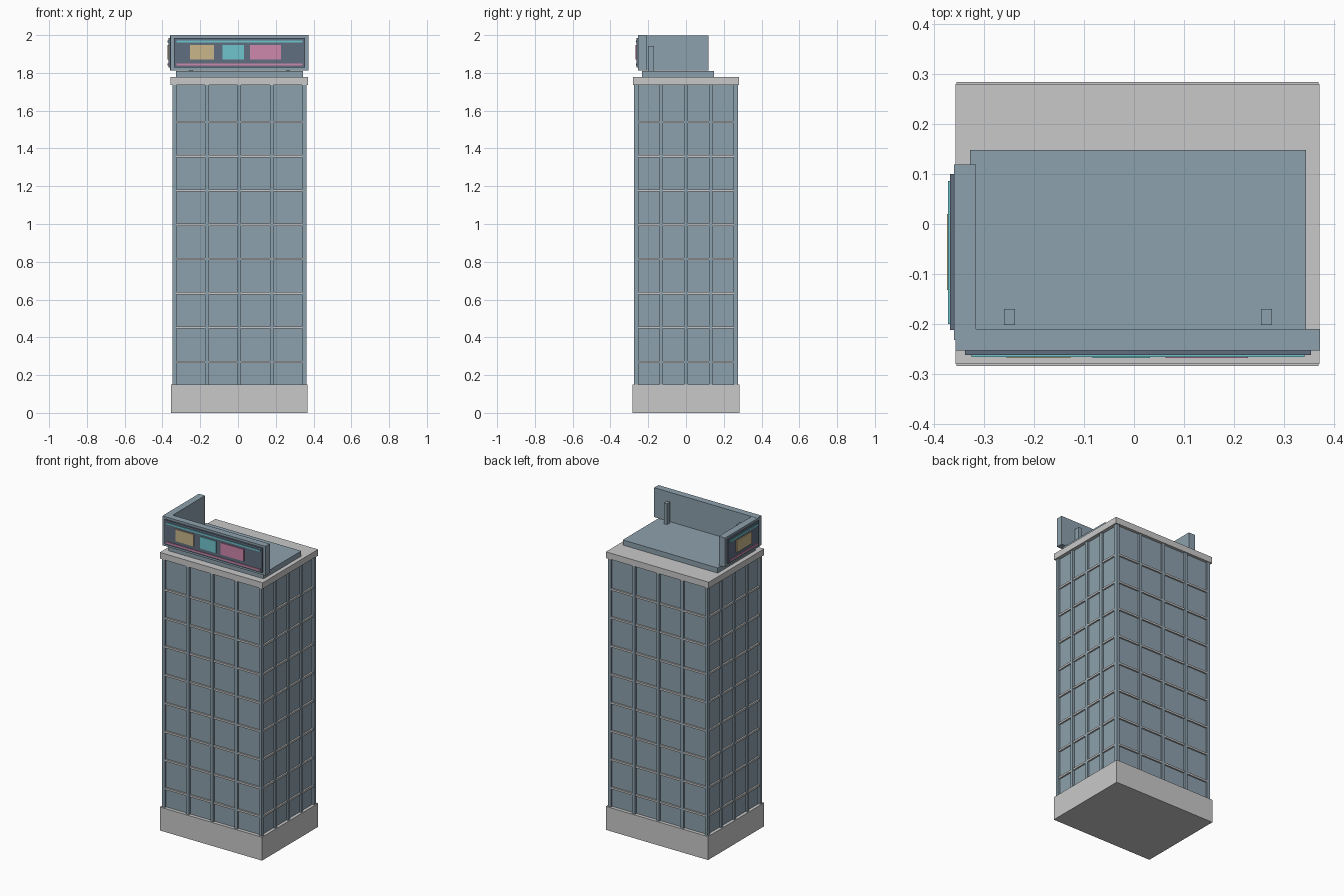
import bpy, bmesh
from mathutils import Matrix, Vector

if "Cube" in bpy.data.objects:
    bpy.data.objects.remove(bpy.data.objects["Cube"])


def lin(c):
    c /= 255
    return c / 12.92 if c <= 0.04045 else ((c + 0.055) / 1.055) ** 2.4


def material(name, r, g, b):
    m = bpy.data.materials.new(name)
    m.diffuse_color = (lin(r), lin(g), lin(b), 1)
    m.use_nodes = True
    m.node_tree.nodes["Principled BSDF"].inputs["Base Color"].default_value = m.diffuse_color
    return m


BLUE = material("blue grey", 141, 161, 173)
STONE = material("pale concrete", 200, 201, 200)
DARK = material("dark slate", 96, 110, 128)
CYAN = material("cyan", 112, 197, 206)
PINK = material("pink", 206, 136, 172)
TAN = material("sand", 202, 183, 138)


def boxes(name, mat, bounds):
    """One object made of boxes given as (x0, x1, y0, y1, z0, z1)."""
    bm = bmesh.new()
    for x0, x1, y0, y1, z0, z1 in bounds:
        centre = Vector((x0 + x1, y0 + y1, z0 + z1)) / 2
        size = Matrix.Diagonal((x1 - x0, y1 - y0, z1 - z0, 1))
        bmesh.ops.create_cube(bm, size=1, matrix=Matrix.Translation(centre) @ size)
    me = bpy.data.meshes.new(name)
    bm.to_mesh(me)
    bm.free()
    me.materials.append(mat)
    ob = bpy.data.objects.new(name, me)
    bpy.context.collection.objects.link(ob)
    return ob


CX = 0.007            # tower axis
HX, HY = 0.342, 0.262  # half size of the glass core
Z0, Z1 = 0.15, 1.737


def centred(hx, hy, z0, z1):
    return (CX - hx, CX + hx, -hy, hy, z0, z1)


# Main masses
boxes("plinth", STONE, [centred(0.362, 0.284, 0, Z0)])
boxes("tower_core", BLUE, [centred(HX, HY, Z0, Z1)])
boxes("roof_cap", STONE, [centred(0.364, 0.28, Z1, 1.777)])
boxes("roof_deck", BLUE, [(-0.328, 0.344, -0.232, 0.148, 1.777, 1.81)])

# Vertical fins on all four faces, standing proud of the floor bands
W, D = 0.01, 0.013
fins = []
for i in range(5):
    x = CX + (i - 2) * 0.1715
    y = (i - 2) * 0.1315
    for s in (-1, 1):
        a, b = sorted((s * (HY - 0.01), s * (HY + D)))
        fins.append((x - W, x + W, a, b, Z0, Z1))
        a, b = sorted((s * (HX - 0.01), s * (HX + D)))
        fins.append((CX + a, CX + b, y - W, y + W, Z0, Z1))
boxes("vertical_fins", BLUE, fins)

# Floor bands, set between the corner fins
bands = []
for k in range(8):
    z = 0.27 + k * 0.1815
    bands.append(centred(HX - 0.01, HY + 0.01, z - 0.006, z + 0.006))
    bands.append(centred(HX + 0.01, HY - 0.01, z - 0.006, z + 0.006))
boxes("floor_bands", STONE, bands)

# Front billboard
boxes("front_sign_wall", BLUE, [(-0.357, 0.372, -0.253, -0.21, 1.812, 2.0)])
boxes("front_sign_panel", DARK, [(-0.338, 0.354, -0.262, -0.252, 1.828, 1.986)])
boxes("front_cyan_stripe", CYAN, [(-0.325, 0.341, -0.266, -0.261, 1.961, 1.972)])
boxes("front_pink_stripe", PINK, [(-0.325, 0.341, -0.266, -0.261, 1.838, 1.849)])
for name, mat, x0, x1 in (("sand", TAN, -0.255, -0.127),
                          ("cyan", CYAN, -0.083, 0.032),
                          ("pink", PINK, 0.063, 0.228)):
    boxes("front_" + name + "_block", mat, [(x0, x1, -0.268, -0.261, 1.871, 1.947)])

# Side billboard on the left
boxes("side_sign_wall", BLUE, [(-0.36, -0.316, -0.232, 0.119, 1.812, 1.999)])
boxes("side_sign_panel", DARK, [(-0.368, -0.359, -0.212, 0.10, 1.828, 1.986)])
boxes("side_cyan_stripe", CYAN, [(-0.372, -0.367, -0.2, 0.086, 1.961, 1.972)])
boxes("side_pink_stripe", PINK, [(-0.372, -0.367, -0.2, 0.086, 1.838, 1.849)])
boxes("side_sand_block", TAN, [(-0.374, -0.367, -0.132, 0.02, 1.871, 1.947)])

# Posts behind the front billboard
boxes("sign_posts", BLUE, [(x - 0.011, x + 0.011, -0.202, -0.17, 1.80, 1.943)
                           for x in (-0.249, 0.265)])
